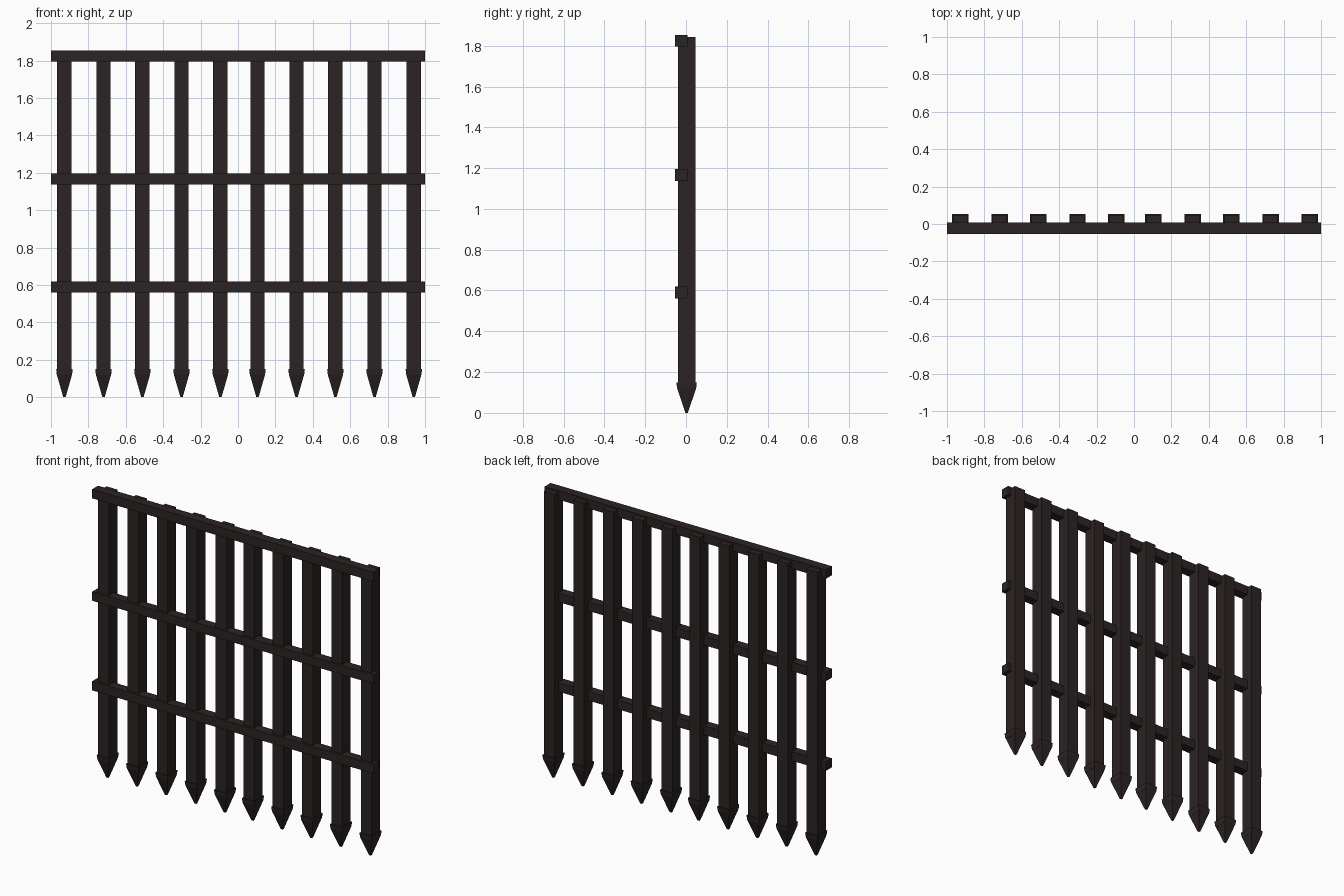
import bpy, bmesh

if "Cube" in bpy.data.objects:
    bpy.data.objects.remove(bpy.data.objects["Cube"])

iron = bpy.data.materials.new("dark brown iron")
iron.diffuse_color = (0.025, 0.017, 0.017, 1)
iron.use_nodes = True
iron.node_tree.nodes["Principled BSDF"].inputs["Base Color"].default_value = iron.diffuse_color


def loft(name, levels, cx=0.0, cy=0.0):
    """Stack rectangles (z, half x, half y) into one closed solid."""
    bm = bmesh.new()
    rings = [[bm.verts.new((cx + sx * hx, cy + sy * hy, z))
              for sx, sy in ((-1, -1), (1, -1), (1, 1), (-1, 1))]
             for z, hx, hy in levels]
    bm.faces.new(rings[0][::-1])
    bm.faces.new(rings[-1])
    for a, b in zip(rings, rings[1:]):
        for i in range(4):
            j = (i + 1) % 4
            bm.faces.new((a[i], a[j], b[j], b[i]))
    me = bpy.data.meshes.new(name)
    bm.to_mesh(me)
    bm.free()
    me.materials.append(iron)
    ob = bpy.data.objects.new(name, me)
    bpy.context.collection.objects.link(ob)
    return ob


# Upright bars, each with a flared spear tip at the bottom
bar_x = [-0.928, -0.719, -0.511, -0.302, -0.094, 0.104, 0.313, 0.521, 0.73, 0.94]
for x in bar_x:
    loft("bar", [(0.11, 0.0385, 0.0425), (1.843, 0.0385, 0.0425)], x, 0.003)
    loft("spear_tip", [(0.0, 0.006, 0.006), (0.122, 0.041, 0.047),
                       (0.15, 0.044, 0.05)], x, 0.003)

# Horizontal rails across the front
for name, z in (("lower_rail", 0.59), ("middle_rail", 1.166), ("top_rail", 1.824)):
    loft(name, [(z - 0.029, 1.0, 0.03), (z + 0.029, 1.0, 0.03)], 0, -0.023)
